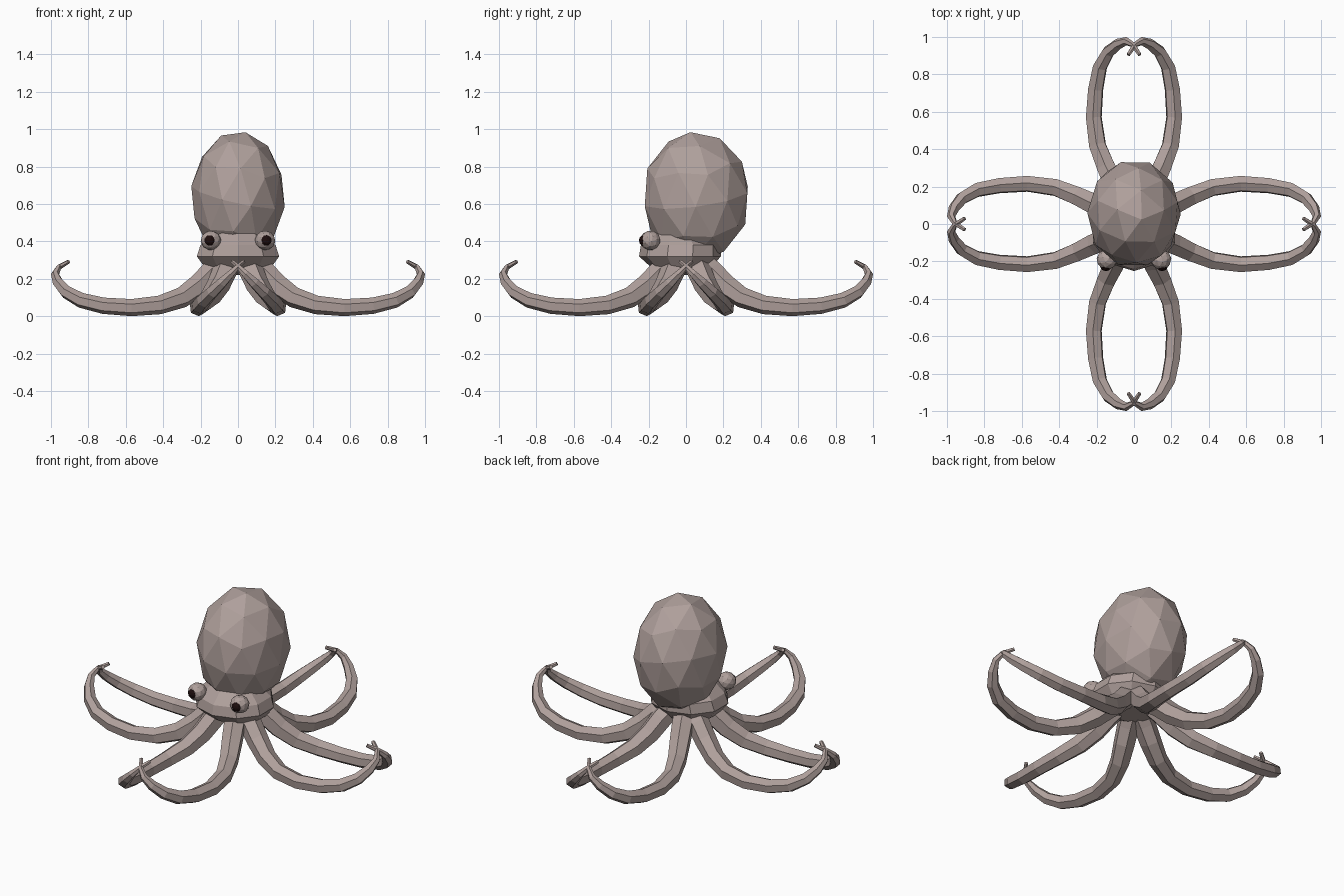
import bpy, bmesh
from math import sin, cos, pi
from mathutils import Vector, Matrix, Euler

if "Cube" in bpy.data.objects:
    bpy.data.objects.remove(bpy.data.objects["Cube"])


def material(name, rgb):
    m = bpy.data.materials.new(name)
    m.use_nodes = True
    m.diffuse_color = (*rgb, 1)
    m.node_tree.nodes["Principled BSDF"].inputs["Base Color"].default_value = (*rgb, 1)
    return m


SKIN = material("taupe skin", (0.43, 0.35, 0.33))
DARK = material("dark pupil", (0.012, 0.004, 0.004))


def finish(bm, name, mat):
    bmesh.ops.recalc_face_normals(bm, faces=bm.faces)
    mesh = bpy.data.meshes.new(name)
    bm.to_mesh(mesh)
    bm.free()
    mesh.materials.append(mat)
    obj = bpy.data.objects.new(name, mesh)
    bpy.context.collection.objects.link(obj)
    return obj


def faceted_ball(name, centre, radii, turn, subdivisions, mat):
    bm = bmesh.new()
    bmesh.ops.create_icosphere(bm, subdivisions=subdivisions, radius=1)
    bm.transform(Matrix.LocRotScale(Vector(centre), None, Vector(radii))
                 @ Euler(turn).to_matrix().to_4x4())
    return finish(bm, name, mat)


def loft(name, rings, mat):
    bm = bmesh.new()
    loops = [[bm.verts.new(p) for p in ring] for ring in rings]
    n = len(loops[0])
    for a, b in zip(loops, loops[1:]):
        for i in range(n):
            j = (i + 1) % n
            bm.faces.new((a[i], a[j], b[j], b[i]))
    bm.faces.new(loops[0])
    bm.faces.new(loops[-1])
    return finish(bm, name, mat)


def tube_rings(path, sides=6):
    points = [Vector(p[:3]) for p in path]
    rings, up = [], Vector((0, 0, 1))
    for i, p in enumerate(points):
        tangent = (points[min(i + 1, len(points) - 1)] - points[max(i - 1, 0)]).normalized()
        up = (up - tangent * up.dot(tangent)).normalized()
        side = tangent.cross(up)
        r = path[i][3]
        rings.append([p + r * (up * cos(2 * pi * k / sides) + side * sin(2 * pi * k / sides))
                      for k in range(sides)])
    return rings


# Mantle: tall faceted ball leaning slightly back
faceted_ball("mantle", (0, 0.055, 0.64), (0.253, 0.29, 0.35), (0.15, 0.12, 0.3), 2, SKIN)

# Head: squat loft; each level gives height, half width, front and back
levels = [(0.22, 0.09, -0.09, 0.09), (0.26, 0.18, -0.18, 0.13), (0.32, 0.225, -0.245, 0.18),
          (0.38, 0.205, -0.235, 0.18), (0.445, 0.14, -0.17, 0.1)]
head = []
for z, half, front, back in levels:
    mid, depth = (front + back) / 2, (back - front) / 2
    head.append([(half * 1.03 * cos(2 * pi * (k + 0.5) / 10),
                  mid + depth * 1.03 * sin(2 * pi * (k + 0.5) / 10), z) for k in range(10)])
loft("head", head, SKIN)

# Eyes
for label, s in (("left", 1), ("right", -1)):
    faceted_ball(label + "_eye", (s * 0.145, -0.19, 0.405), (0.055, 0.055, 0.053), (0.3, 0, s * 0.4), 2, SKIN)
    faceted_ball(label + "_pupil", (s * 0.15, -0.224, 0.405), (0.031, 0.028, 0.031), (0, 0, 0), 2, DARK)

# Arms: one path of x, y, z, radius, mirrored and turned into four pairs
ARM = [(0.06, 0.04, 0.30, 0.065), (0.14, 0.075, 0.235, 0.065), (0.21, 0.105, 0.165, 0.062),
       (0.30, 0.148, 0.10, 0.056), (0.42, 0.195, 0.06, 0.050), (0.57, 0.215, 0.046, 0.046),
       (0.72, 0.205, 0.056, 0.044), (0.84, 0.182, 0.085, 0.041), (0.92, 0.137, 0.13, 0.036),
       (0.962, 0.085, 0.18, 0.030), (0.978, 0.04, 0.225, 0.022), (0.958, 0.005, 0.262, 0.015),
       (0.905, -0.03, 0.292, 0.011)]
for turn, place in enumerate(("left", "back", "right", "front")):
    spin = Matrix.Rotation(turn * pi / 2, 3, "Z")
    for s, half in ((1, "first"), (-1, "second")):
        rings = [[spin @ Vector((p.x, s * p.y, p.z)) for p in ring] for ring in tube_rings(ARM)]
        loft(f"{place}_{half}_arm", rings, SKIN)
